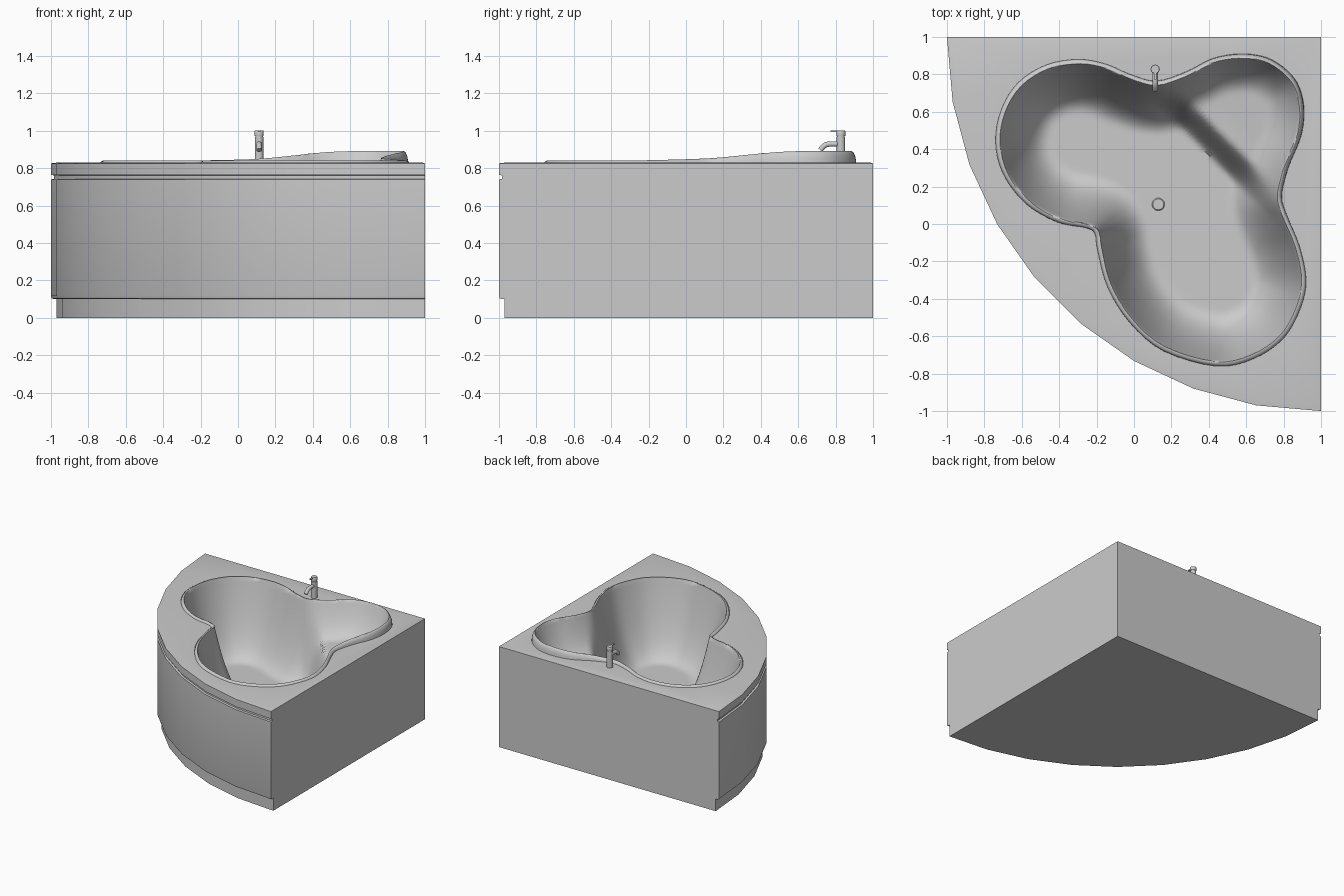
import bpy, bmesh, math
from mathutils import Vector

if "Cube" in bpy.data.objects:
    bpy.data.objects.remove(bpy.data.objects["Cube"])


def finish(name, bm, angle=35):
    bmesh.ops.recalc_face_normals(bm, faces=bm.faces[:])
    me = bpy.data.meshes.new(name)
    bm.to_mesh(me)
    bm.free()
    ob = bpy.data.objects.new(name, me)
    bpy.context.collection.objects.link(ob)
    bpy.ops.object.select_all(action='DESELECT')
    bpy.context.view_layer.objects.active = ob
    ob.select_set(True)
    bpy.ops.object.shade_smooth_by_angle(angle=math.radians(angle))
    return ob


def bridge(bm, a, b):
    n = len(a)
    for i in range(n):
        bm.faces.new((a[i], a[(i + 1) % n], b[(i + 1) % n], b[i]))


def smooth(t):
    t = min(max(t, 0), 1)
    return t * t * (3 - 2 * t)


# three-lobed basin outline, closed smooth curve through the control points
ctrl = [(.82, .82), (.71, .89), (.57, .91), (.42, .885), (.28, .815), (.12, .765), (-.02, .80),
        (-.15, .855), (-.3, .88), (-.47, .85), (-.62, .755), (-.71, .61), (-.74, .44), (-.70, .27),
        (-.58, .11), (-.41, .01), (-.26, -.02), (-.21, -.05), (-.195, -.14), (-.14, -.34), (-.02, -.53),
        (.16, -.68), (.44, -.76), (.64, -.72), (.80, -.61), (.89, -.45), (.92, -.3), (.885, -.12),
        (.82, .04), (.79, .15), (.825, .30), (.89, .46), (.91, .6), (.885, .73)]
P = [Vector(p) for p in ctrl]
outline = []
for i in range(len(P)):
    a, b, c, d = (P[(i + k) % len(P)] for k in (-1, 0, 1, 2))
    for k in range(4):
        t = k / 4
        outline.append(.5 * (2 * b + (c - a) * t + (2 * a - 5 * b + 4 * c - d) * t * t
                             + (3 * b - a - 3 * c + d) * t ** 3))
N = len(outline)
centre = Vector((.15, .13))
FLOOR, SEAT, DECK, LIP = .24, .60, .83, .024


def edge_distance(p):
    best = 9
    for i in range(N):
        a, e = outline[i], outline[(i + 1) % N] - outline[i]
        t = min(max((p - a).dot(e) / e.length_squared, 0), 1)
        best = min(best, (p - a - e * t).length)
    return best


def basin_z(p):
    d, s = edge_distance(p), p.x + p.y
    rim = .842 + .05 * smooth((s - .6) / .95)
    if d < LIP:
        return .82 + (rim - .82) * math.sqrt(1 - (1 - d / LIP) ** 2)
    wall = lambda w, n: 1 - (1 - min((d - LIP) / w, 1)) ** n
    bowl = rim - (rim - FLOOR) * wall(.27, 2.2)
    seat = rim - (rim - SEAT - .05 * smooth((s - .9) / .6)) * wall(.19, 2.2)
    k = smooth((s - .76) / .2)
    return bowl + (seat - bowl) * k


# body: quarter-round corner shell with plinth, groove and rim
def corner_ring(bm, r, z, w=0):
    pts = [(1 - r * math.cos(math.radians(10 * i)), 1 - r * math.sin(math.radians(10 * i))) for i in range(10)]
    pts.append((1, 1))
    return [bm.verts.new((min(x, 1 - w), min(y, 1 - w), z)) for x, y in pts]


bm = bmesh.new()
profile = [(1.97, 0), (1.97, .1), (1.985, .1), (1.996, .105), (2, .118), (2, .74),
           (1.985, .743), (1.985, .762), (2, .765), (2, .826)]
rings = [corner_ring(bm, r, z) for r, z in profile] + [corner_ring(bm, 1.97, DECK, .012)]
bm.faces.new(rings[0])
for a, b in zip(rings, rings[1:]):
    bridge(bm, a, b)
# deck with the basin opening
hole = [bm.verts.new((p.x, p.y, DECK)) for p in outline]
edges = [bm.edges.new((hole[i], hole[(i + 1) % N])) for i in range(N)]
top = rings[-1]
edges += [bm.edges.get((top[i], top[(i + 1) % len(top)])) for i in range(len(top))]
bmesh.ops.triangle_fill(bm, use_beauty=True, use_dissolve=False, edges=edges)
finish("tub_body", bm)

# basin: raised lip, sloping walls, floor and moulded corner seat
bm = bmesh.new()
offsets = [0, .003, .008, .016, LIP, .027, .034, .045]
loops = []
for o in offsets:
    loops.append([centre + (p - centre) * (1 - o / (p - centre).length) for p in outline])
last = loops[-1]
M = 40
for j in range(1, M):
    loops.append([centre + (p - centre) * (1 - j / M) for p in last])
vr = [[bm.verts.new((p.x, p.y, basin_z(p))) for p in lp] for lp in loops]
for a, b in zip(vr, vr[1:]):
    bridge(bm, a, b)
mid = bm.verts.new((centre.x, centre.y, FLOOR))
for i in range(N):
    bm.faces.new((vr[-1][i], vr[-1][(i + 1) % N], mid))
basin = finish("basin", bm, 50)
if basin.data.polygons[-1].normal.z < 0:
    basin.data.flip_normals()


# lathe helper for round parts: list of (radius, z)
def lathe(name, x, y, prof, n=20):
    bm = bmesh.new()
    rs = [[bm.verts.new((x + r * math.cos(math.tau * i / n), y + r * math.sin(math.tau * i / n), z))
           for i in range(n)] for r, z in prof]
    for a, b in zip(rs, rs[1:]):
        bridge(bm, a, b)
    bm.faces.new(rs[0])
    bm.faces.new(rs[-1])
    return finish(name, bm)


lathe("drain_plug", .13, .105, [(.034, FLOOR - .01), (.034, FLOOR + .004), (.029, FLOOR + .009)])
FX, FY = .113, .828
lathe("faucet_column", FX, FY, [(.023, .825), (.023, .966), (.02, .967), (.02, .973)])
lathe("faucet_cap", FX, FY, [(.023, .972), (.024, .976), (.024, .998), (.022, 1.001)])

# spout: bent tube reaching over the rim
cu = bpy.data.curves.new("faucet_spout", 'CURVE')
cu.dimensions = '3D'
cu.bevel_depth = .015
cu.bevel_resolution = 3
cu.use_fill_caps = True
sp = cu.splines.new('POLY')
path = [(.82, .93), (.77, .93), (.75, .927), (.735, .917), (.718, .897)]
sp.points.add(len(path) - 1)
for q, (y, z) in zip(sp.points, path):
    q.co = (FX, y, z, 1)
sp.use_smooth = True
bpy.context.collection.objects.link(bpy.data.objects.new("faucet_spout", cu))

# small lever on top of the cap
bpy.ops.mesh.primitive_cube_add(size=1, location=(FX, .797, .998))
lever = bpy.context.object
lever.name = "faucet_lever"
lever.scale = (.012, .05, .006)
